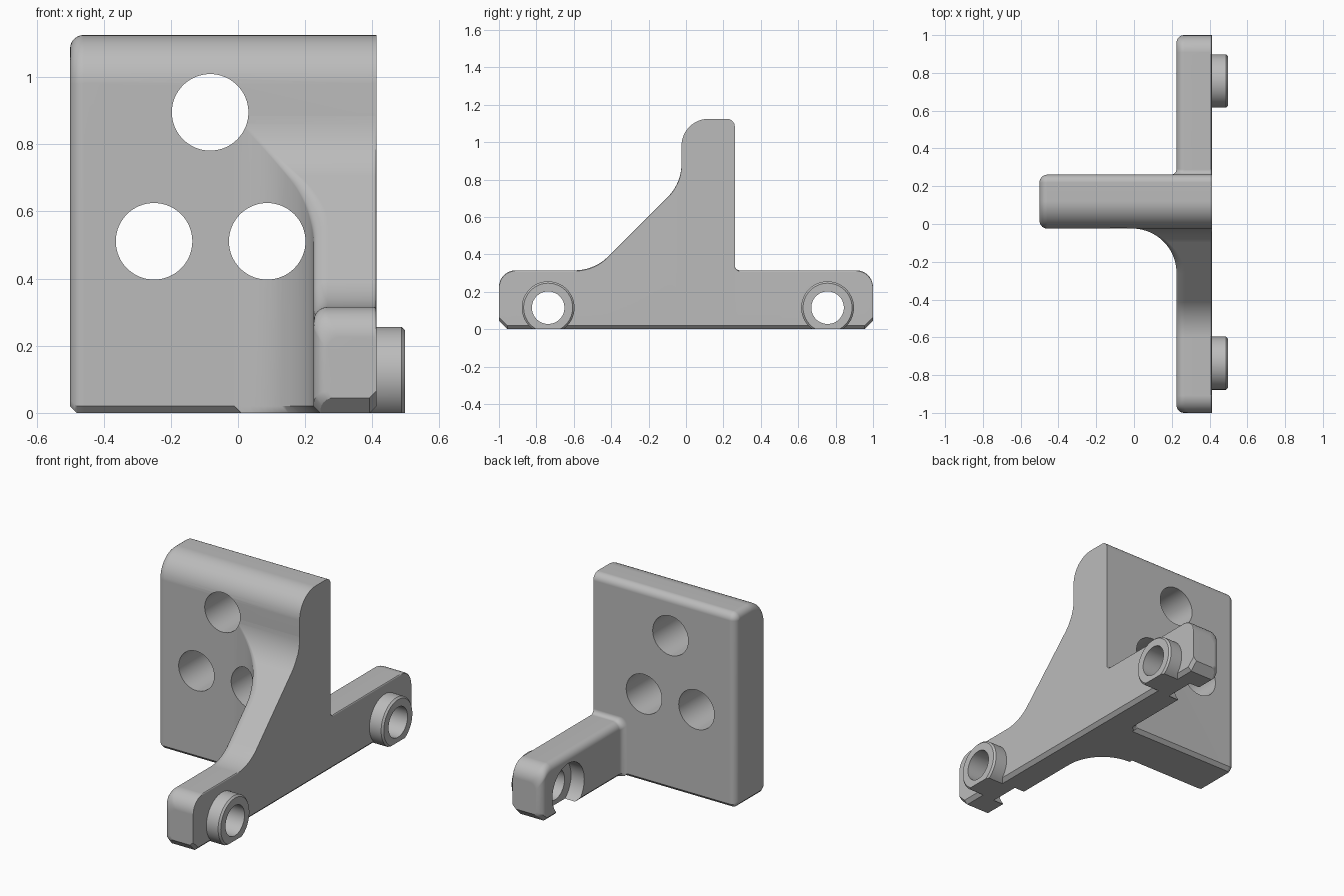
import bpy, bmesh, math
from mathutils import Matrix, Vector

if "Cube" in bpy.data.objects:
    bpy.data.objects.remove(bpy.data.objects["Cube"])

grey = bpy.data.materials.new("machined_grey")
grey.use_nodes = True
grey.diffuse_color = (0.5, 0.5, 0.5, 1)
grey.node_tree.nodes["Principled BSDF"].inputs["Base Color"].default_value = (0.5, 0.5, 0.5, 1)

OUT, IN = 0.412, 0.225          # outer and inner side of the rail
FRONT, BACK = -0.024, 0.261     # faces of the plate
ARM, TOP = 0.315, 1.125         # heights of rail and plate
CH = 0.02                       # bottom chamfer


def finish(name, bm):
    bmesh.ops.recalc_face_normals(bm, faces=bm.faces)
    mesh = bpy.data.meshes.new(name)
    bm.to_mesh(mesh)
    bm.free()
    mesh.materials.append(grey)
    obj = bpy.data.objects.new(name, mesh)
    bpy.context.collection.objects.link(obj)
    return obj


def loft(name, sections):
    """Skin a row of equal-length closed sections and cap the ends."""
    bm = bmesh.new()
    rings = [[bm.verts.new(p) for p in s] for s in sections]
    for a, b in zip(rings, rings[1:]):
        for i in range(len(a)):
            j = (i + 1) % len(a)
            bm.faces.new((a[i], a[j], b[j], b[i]))
    bm.faces.new(rings[0])
    bm.faces.new(rings[-1])
    return finish(name, bm)


def cylinder(name, r, start, end, axis, chamfer=0.0):
    """Cylinder from start along X or Y, optionally chamfered at its end."""
    bm = bmesh.new()
    bmesh.ops.create_cone(bm, cap_ends=True, segments=64, radius1=r, radius2=r, depth=end - start[axis])
    turn = Matrix.Rotation(math.pi / 2, 4, "Y") if axis == 0 else Matrix.Rotation(-math.pi / 2, 4, "X")
    mid = Vector(start)
    mid[axis] = (start[axis] + end) / 2
    bmesh.ops.transform(bm, matrix=Matrix.Translation(mid) @ turn, verts=bm.verts)
    if chamfer:
        rim = [e for e in bm.edges if all(abs(v.co[axis] - end) < 1e-4 for v in e.verts)]
        bmesh.ops.bevel(bm, geom=rim, offset=chamfer, segments=1, affect="EDGES")
    return finish(name, bm)


def combine(target, tool, operation):
    mod = target.modifiers.new("join", "BOOLEAN")
    mod.operation, mod.object, mod.solver = operation, tool, "EXACT"
    bpy.context.view_layer.objects.active = target
    bpy.ops.object.modifier_apply(modifier=mod.name)
    bpy.data.objects.remove(tool)


def arc(cx, cz, r, a0, a1, n=8):
    return [(cx + r * math.cos(math.radians(a0 + (a1 - a0) * i / n)),
             cz + r * math.sin(math.radians(a0 + (a1 - a0) * i / n))) for i in range(n + 1)]


def eased(breaks, n=12):
    """Stations between breaks, crowded towards each break."""
    out = [breaks[0]]
    for a, b in zip(breaks, breaks[1:]):
        out += [a + (b - a) * (1 - math.cos(math.pi * i / n)) / 2 for i in range(1, n + 1)]
    return out


def dip(r, t):
    """Drop of a quarter round of radius r, at distance t from its end."""
    return r - math.sqrt(max(0, r * r - max(0, r - t) ** 2))


# Plate: sections across its width, drawn in at the rounded free side
def plate_section(x):
    d = dip(0.04, x + 0.5)
    low = max(0, CH - (x + 0.5), CH - (OUT - x))
    y0, y1, top = FRONT + d, BACK - d, TOP - d
    r0, r1 = 0.145 - d, 0.042 - d
    pts = [(y0 + CH, low), (y0, low + CH)]
    pts += arc(y0 + r0, top - r0, r0, 180, 90, 14) + arc(y1 - r1, top - r1, r1, 90, 0)
    pts += [(y1, low + CH), (y1 - CH, low)]
    return [(x, y, z) for y, z in pts]


plate = loft("bracket_body", [plate_section(x) for x in eased([-0.5, -0.46], 10) + [OUT - CH, OUT]])

# Rail with its gusset: sections along the depth
BEND, SWEEP, SLOPE = 0.25, 0.235, 0.805
T = BEND * math.tan(math.pi / 8)
LOW_Y = ARM - SLOPE - T            # start of the lower bend
LOW_END = LOW_Y + BEND * math.sqrt(0.5)
HIGH_Y = FRONT - BEND              # centre of the upper bend
HIGH_START = HIGH_Y + BEND * math.sqrt(0.5)
HIGH_Z = FRONT + SLOPE + T


def rail_top(y):
    if y > 0.15:
        return ARM + dip(0.025, max(0, y - BACK)) - dip(0.09, 1 - y)
    if y < LOW_Y:
        return ARM - dip(0.09, 1 + y)
    if y < LOW_END:
        return ARM + BEND - math.sqrt(BEND ** 2 - (y - LOW_Y) ** 2)
    if y < HIGH_START:
        return y + SLOPE
    return HIGH_Z - math.sqrt(max(0, BEND ** 2 - (min(y, FRONT) - HIGH_Y) ** 2))


def rail_inner(y):
    if y > 0.15:
        return IN - dip(0.03, max(0, y - BACK)) + dip(0.04, 1 - y)
    t = min(y, FRONT) - (FRONT - SWEEP)
    if t > 0:
        return IN - SWEEP + math.sqrt(max(0, SWEEP ** 2 - t * t))
    return IN + dip(0.04, 1 + y)


def rail_section(y):
    x, top = rail_inner(y), rail_top(y)
    low = max(0, 0.045 - (1 - abs(y)))
    fade = (FRONT - y) / 0.18 if y < 0.15 else 1
    r = 0.005 + 0.037 * min(1, max(0, fade))
    e = 0.008
    pts = [(OUT - CH, low), (OUT, low + CH)] + arc(OUT - e, top - e, e, 0, 90, 3)
    pts += arc(x + r, top - r, r, 90, 180) + [(x, low + CH), (x + CH, low)]
    return [(px, y, pz) for px, pz in pts]


stations = eased([-1, -0.91, LOW_Y, LOW_END, FRONT - SWEEP, HIGH_START, FRONT]) + [0.1, 0.2]
stations += eased([BACK, 0.291, 0.91, 1], 10)
stations = sorted(set(stations + [-0.955, 0.955]))
combine(plate, loft("rail", [rail_section(y) for y in stations]), "UNION")

# Bosses at both rail ends, cut flat underneath, with bore and rear recess
BOSS_Z = 0.115
for y in (-0.737, 0.757):
    boss = cylinder("boss", 0.141, (0.36, y, BOSS_Z), 0.497, 0, 0.01)
    bm = bmesh.new()
    bmesh.ops.create_cube(bm, size=1, matrix=Matrix.Translation((0.4, y, -0.5)))
    combine(boss, finish("floor_cut", bm), "DIFFERENCE")
    combine(plate, boss, "UNION")
    combine(plate, cylinder("recess", 0.146, (0.1, y, BOSS_Z), 0.31, 0), "DIFFERENCE")
    combine(plate, cylinder("bore", 0.087, (0.1, y, BOSS_Z), 0.6, 0), "DIFFERENCE")

# Three holes through the plate
for x, z in ((-0.083, 0.895), (-0.25, 0.511), (0.087, 0.511)):
    combine(plate, cylinder("plate_hole", 0.114, (x, -0.6, z), 0.5, 1), "DIFFERENCE")

# Smooth the rounds and keep the edges crisp
bpy.ops.object.select_all(action="DESELECT")
plate.select_set(True)
bpy.context.view_layer.objects.active = plate
bpy.ops.object.shade_smooth_by_angle(angle=math.radians(30))
normals = plate.modifiers.new("even_normals", "WEIGHTED_NORMAL")
normals.keep_sharp = True
